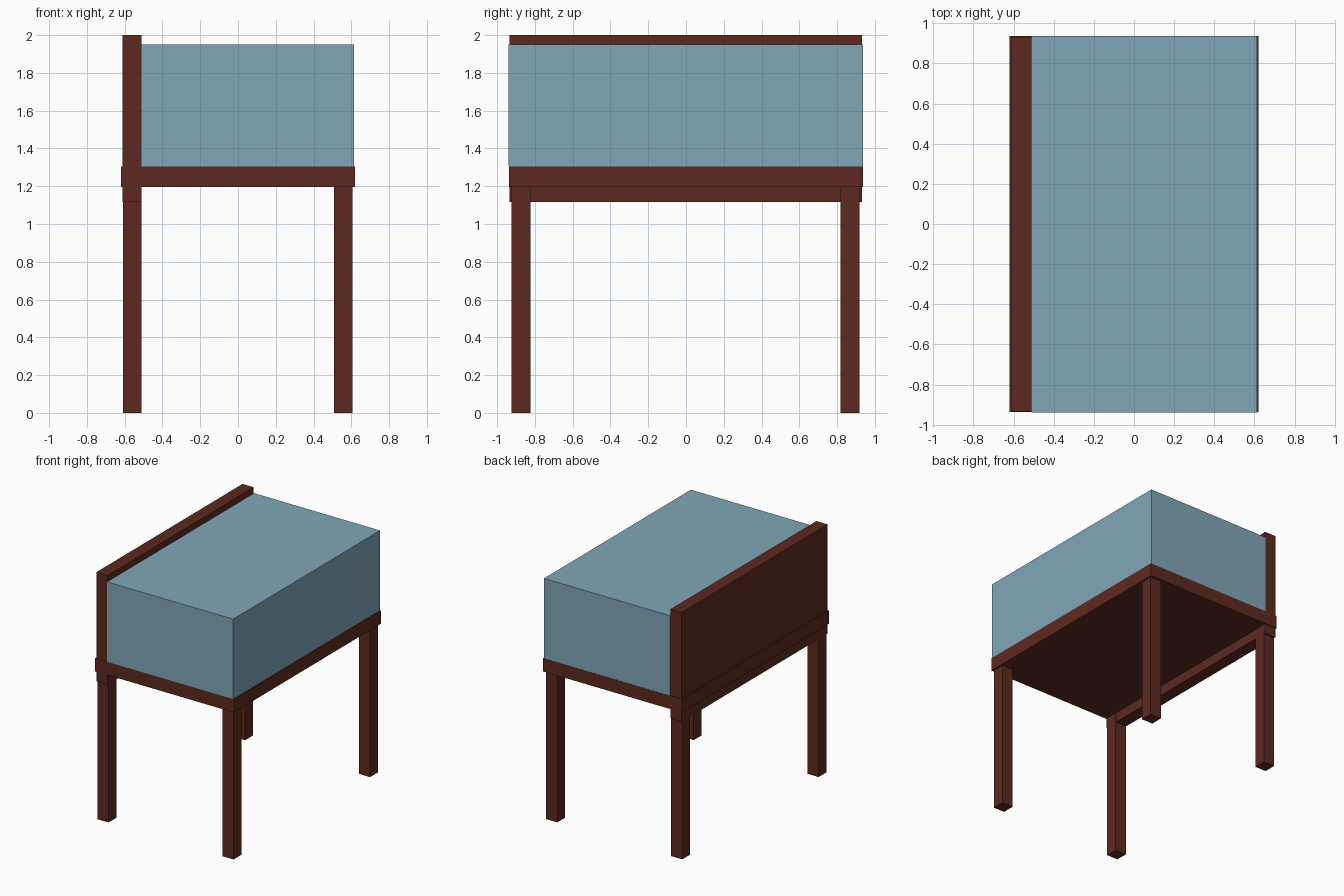
import bpy

if "Cube" in bpy.data.objects:
    bpy.data.objects.remove(bpy.data.objects["Cube"])


def material(name, color):
    m = bpy.data.materials.new(name)
    m.diffuse_color = color
    m.use_nodes = True
    m.node_tree.nodes["Principled BSDF"].inputs["Base Color"].default_value = m.diffuse_color
    return m


wood = material("dark_wood", (0.108, 0.022, 0.014, 1))
fabric = material("blue_fabric", (0.22, 0.39, 0.475, 1))


def box(name, x, y, z, mat):
    """Box spanning the given (min, max) ranges."""
    bpy.ops.mesh.primitive_cube_add(size=1)
    ob = bpy.context.object
    ob.name = name
    ob.location = [(a + b) / 2 for a, b in (x, y, z)]
    ob.scale = [b - a for a, b in (x, y, z)]
    bpy.ops.object.transform_apply(location=True, rotation=False, scale=True)
    ob.data.materials.append(mat)
    return ob


# Seat board
box("seat_board", (-0.62, 0.62), (-0.938, 0.938), (1.197, 1.304), wood)

# Backrest panel, running slightly below the seat board
box("backrest", (-0.612, -0.512), (-0.934, 0.932), (1.117, 2.0), wood)

# Thick cushion
box("cushion", (-0.512, 0.614), (-0.939, 0.937), (1.304, 1.95), fabric)

# Four square legs
for xn, x0 in (("left", -0.61), ("right", 0.507)):
    for yn, y0 in (("front", -0.923), ("back", 0.819)):
        box(f"{yn}_{xn}_leg", (x0, x0 + 0.1), (y0, y0 + 0.1), (0, 1.197), wood)
